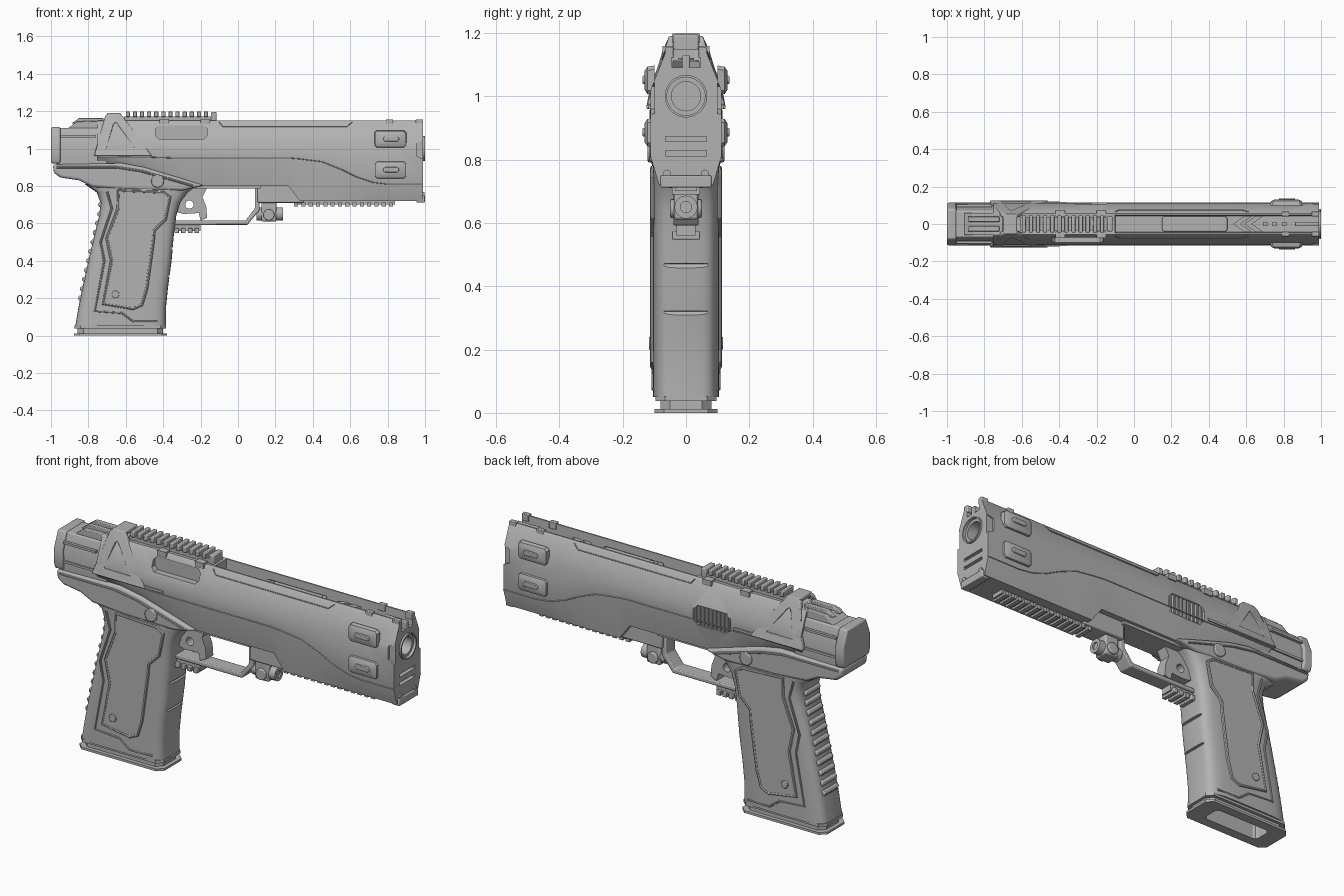
import bpy, bmesh, math
from mathutils import Vector

if "Cube" in bpy.data.objects:
    bpy.data.objects.remove(bpy.data.objects["Cube"])

mat = bpy.data.materials.new("gunmetal_grey")
mat.diffuse_color = (0.45, 0.45, 0.45, 1)
mat.use_nodes = True
mat.node_tree.nodes["Principled BSDF"].inputs["Base Color"].default_value = mat.diffuse_color


def finish(name, bm, bevel=0, mirror=False, segs=2):
    bmesh.ops.recalc_face_normals(bm, faces=bm.faces[:])
    me = bpy.data.meshes.new(name)
    bm.to_mesh(me)
    bm.free()
    me.materials.append(mat)
    ob = bpy.data.objects.new(name, me)
    bpy.context.collection.objects.link(ob)
    if bevel:
        m = ob.modifiers.new("bevel", 'BEVEL')
        m.width, m.segments, m.limit_method = bevel, segs, 'ANGLE'
        m.angle_limit = math.radians(35)
    if mirror:
        ob.modifiers.new("mirror", 'MIRROR').use_axis = (False, True, False)
    return ob


def loft(name, rings, **kw):
    bm = bmesh.new()
    rows = [[bm.verts.new(p) for p in r] for r in rings]
    n = len(rows[0])
    for a, b in zip(rows, rows[1:]):
        for i in range(n):
            bm.faces.new((a[i], a[(i + 1) % n], b[(i + 1) % n], b[i]))
    bm.faces.new(rows[0])
    bm.faces.new(rows[-1])
    return finish(name, bm, **kw)


def prism(name, pts, axis, a, b, **kw):
    put = {'x': lambda p, t: (t, p[0], p[1]), 'y': lambda p, t: (p[0], t, p[1]),
           'z': lambda p, t: (p[0], p[1], t)}[axis]
    return loft(name, [[put(p, t) for p in pts] for t in (a, b)], **kw)


def box(name, x0, x1, y0, y1, z0, z1, **kw):
    return prism(name, [(x0, y0), (x1, y0), (x1, y1), (x0, y1)], 'z', z0, z1, **kw)


def circle(u, v, r, n=32):
    return [(u + r * math.cos(i * math.tau / n), v + r * math.sin(i * math.tau / n)) for i in range(n)]


def octo(u0, u1, v0, v1, c):
    return [(u0 + c, v0), (u1 - c, v0), (u1, v0 + c), (u1, v1 - c),
            (u1 - c, v1), (u0 + c, v1), (u0, v1 - c), (u0, v0 + c)]


def sym(half):
    return half + [(-y, z) for y, z in reversed(half)]


def ring(name, r0, r1, x0, x1, z):
    prof = [(r0, x0), (r1, x0), (r1, x1), (r0, x1)]
    bm = bmesh.new()
    n = 40
    rows = [[bm.verts.new((x, r * math.cos(i * math.tau / n), z + r * math.sin(i * math.tau / n)))
             for r, x in prof] for i in range(n)]
    for i in range(n):
        a, b = rows[i], rows[(i + 1) % n]
        for k in range(4):
            bm.faces.new((a[k], a[(k + 1) % 4], b[(k + 1) % 4], b[k]))
    return finish(name, bm)


def tube(name, pts, r, closed=False, mirror=True):
    cu = bpy.data.curves.new(name, 'CURVE')
    cu.dimensions, cu.bevel_depth, cu.bevel_resolution = '3D', r, 2
    sp = cu.splines.new('POLY')
    sp.points.add(len(pts) - 1)
    for p, q in zip(sp.points, pts):
        p.co = (*q, 1)
    sp.use_cyclic_u = closed
    tmp = bpy.data.objects.new(name + "_path", cu)
    me = bpy.data.meshes.new_from_object(tmp)
    bpy.data.objects.remove(tmp)
    bm = bmesh.new()
    bm.from_mesh(me)
    return finish(name, bm, mirror=mirror)


def cut(ob, cutter, first=True):
    cutter.hide_render = True
    cutter.hide_viewport = True
    m = ob.modifiers.new("cut", 'BOOLEAN')
    m.operation, m.object, m.solver = 'DIFFERENCE', cutter, 'EXACT'


# Slide: cross-section lofted along x, with an open channel on top at the front
stations = [(-.75, .92, .955), (-.62, .915, .955), (-.5, .89, .955), (-.35, .845, .95),
            (-.2, .80, .95), (-.101, .80, .95), (-.1, .80, .95), (.27, .80, .95),
            (.33, .72, .945), (.45, .72, .93), (.55, .72, .89), (.63, .72, .85),
            (.72, .72, .82), (.8, .72, .81), (.99, .72, .81)]
rings = []
for x, zb, zc in stations:
    fl = 1.149 if x < -.1 else 1.09
    half = [(.085, zb), (.112, zc), (.112, 1.02), (.064, 1.14), (.055, 1.15), (.047, 1.15), (.044, fl)]
    rings.append([(x, y, z) for y, z in sym(half)])
slide = loft("slide", rings)
cut(slide, prism("bore_cutter", circle(0, 1.0, .064), 'x', .8, 1.1))
cut(slide, prism("port_cutter", octo(-.44, -.165, 1.05, 1.122, .018), 'y', -.2, -.066))
cut(slide, prism("grille_cutter", octo(-.34, -.12, .925, 1.03, .025), 'y', .095, .2))
for z in (.865, .82):
    cut(slide, box("slot_cutter", .97, 1.1, -.065, .065, z - .008, z + .008))
for s in (-1, 1):
    cut(slide, prism("muzzle_notch_cutter", [(.955, 1.03), (.955, .96), (1.1, .89), (1.1, 1.08)],
                     'y', s * .1, s * .2))

# Muzzle
ring("barrel", .046, .062, .80, .985, 1.0)
ring("barrel_collar", .06, .067, .96, 1.0, 1.0)
prism("barrel_plug", circle(0, 1.0, .05), 'x', .8, .86)
prism("front_screw", circle(.06, .755, .013, 16), 'x', .98, .997, mirror=True)
box("front_foot", .955, 1.0, -.08, .08, .712, .75, bevel=.004)

# Port grille and panel seams
for i in range(9):
    x = -.325 + i * .0235
    box("grille_rib", x, x + .009, .09, .108, .927, 1.028)
tube("slide_seam", [(-.1, .0655, 1.142), (-.08, .075, 1.117), (.58, .075, 1.117), (.61, .0655, 1.142)], .003)
tube("crease_seam", [(x, .112, zc) for x, zb, zc in stations], .003)

# Side latches
for z in (1.05, .885):
    for s in (-1, 1):
        loft("latch", [[(x, s * y, v) for x, v in octo(.815 - w, .815 + w, z - h, z + h, .012)]
                       for y, w, h in ((.1, .086, .047), (.122, .082, .043), (.131, .065, .03))])
        prism("latch_button", octo(.775, .86, z - .012, z + .015, .008), 'y', s * .12, s * .137, bevel=.003)

# Top channel contents
prism("channel_cover", octo(.15, .5, -.04, .04, .01), 'z', 1.085, 1.115, bevel=.004)
prism("cover_panel", octo(.175, .485, -.025, .025, .01), 'z', 1.11, 1.121)
prism("cover_screw", circle(.2, 0, .012, 16), 'z', 1.115, 1.127)
for x in (.53, .59):
    prism("channel_chevron", [(x, 0), (x + .06, -.042), (x + .1, -.042), (x + .04, 0),
                              (x + .1, .042), (x + .06, .042)], 'z', 1.085, 1.11)
for x in (.69, .74, .79):
    box("channel_stud", x, x + .025, -.012, .012, 1.085, 1.105)
box("front_spine", .86, .99, -.012, .012, 1.085, 1.13, bevel=.004)
for x in (.79, .95):
    box("top_lug", x, x + .04, .04, .066, 1.12, 1.156, mirror=True, bevel=.003)

# Top rail
box("top_rail", -.61, -.12, -.035, .035, 1.14, 1.17)
box("top_rail_stop", -.145, -.115, -.04, .04, 1.14, 1.195, bevel=.006)
for i in range(12):
    x = -.6 + i * .038
    box("top_rail_tooth", x, x + .022, -.045, .045, 1.168, 1.198, bevel=.004)
for x in (-.2, -.42):
    box("rail_clip", x, x + .05, .04, .075, 1.13, 1.158, mirror=True)

# Triangular sight guard leaning inward on both sides
outer = [(-.77, .126, .96), (-.71, .06, 1.175), (-.69, .053, 1.19), (-.63, .053, 1.19), (-.46, .126, .96)]
inner = [(-.705, .119, 1.0), (-.665, .078, 1.13), (-.655, .076, 1.14), (-.645, .078, 1.13), (-.55, .119, 1.0)]
bm = bmesh.new()
lay = [[[bm.verts.new((x, y - d, z)) for x, y, z in loop] for loop in (outer, inner)] for d in (0, .022)]
for i in range(5):
    j = (i + 1) % 5
    (o, n), (p, q) = lay
    for f in ((o[i], o[j], n[j], n[i]), (p[i], p[j], q[j], q[i]),
              (o[i], o[j], p[j], p[i]), (n[i], n[j], q[j], q[i])):
        bm.faces.new(f)
finish("sight_guard", bm, mirror=True, bevel=.004)
box("guard_bridge", -.70, -.625, -.055, .055, 1.165, 1.19, bevel=.006)
prism("guard_foot", [(-.5, .96), (-.5, .985), (-.46, .972), (-.36, .972), (-.36, .96)],
      'y', .1, .118, mirror=True)

# Rear receiver, end plate and rear sight
prism("receiver", sym([(.095, .91), (.1, 1.02), (.07, 1.11)]), 'x', -.97, -.70, bevel=.006)
prism("end_plate", sym([(.105, .92), (.114, .95), (.114, 1.03), (.08, 1.115)]), 'x', -1.0, -.95, bevel=.008)
for z in (.97, 1.01):
    box("end_plate_bar", -1.0, -.997, -.06, .06, z, z + .02)
prism("sight_base", [(-.92, 1.1), (-.70, 1.1), (-.70, 1.15), (-.86, 1.145)], 'y', -.06, .06, bevel=.004)
prism("rear_sight", [(-.89, 1.135), (-.72, 1.135), (-.72, 1.162), (-.85, 1.162)], 'y', .012, .04,
      mirror=True, bevel=.003)
for z in (.96, 1.06):
    box("receiver_strip", -.95, -.76, .09, .105, z, z + .012, mirror=True)

# Frame with beavertail
prism("frame", [(-.99, .915), (-.985, .87), (-.95, .845), (-.85, .83), (-.78, .795), (-.6, .78),
                (-.3, .775), (-.18, .803), (-.35, .855), (-.5, .9), (-.62, .922)],
      'y', -.109, .109, bevel=.014, segs=3)
tube("frame_lip", [(-.97, .109, .9), (-.65, .109, .9), (-.52, .109, .88), (-.36, .109, .835),
                   (-.24, .109, .80)], .006)
prism("takedown_pin", circle(-.43, .825, .034, 24), 'y', .09, .121, mirror=True, bevel=.005)
box("dust_cover", -.32, .12, -.07, .07, .785, .81)

# Grip: rounded sections lofted upward
grip_rows = [(.05, -.87, -.385), (.15, -.853, -.385), (.25, -.833, -.375), (.4, -.80, -.355),
             (.55, -.765, -.342), (.64, -.742, -.33), (.71, -.735, -.31), (.765, -.755, -.27),
             (.81, -.82, -.21)]
rings = []
for z, b, f in grip_rows:
    r = []
    for i in range(40):
        c, s = math.cos(i * math.tau / 40), math.sin(i * math.tau / 40)
        e = .4
        r.append(((b + f) / 2 + (f - b) / 2 * math.copysign(abs(c) ** e, c),
                  .105 * math.copysign(abs(s) ** e, s), z))
    rings.append(r)
grip = loft("grip", rings)
well = box("magazine_well_cutter", -.79, -.47, -.05, .05, -.1, .12, bevel=.02)
cut(grip, well)
for z, x in ((.3, -.362), (.45, -.346)):
    cut(grip, prism("finger_groove_cutter", [(x + .03, z - .035), (x - .014, z + .02), (x + .03, z + .03)],
                    'y', -.07, .07))

# Grip side panels with raised rim and screw
panel = [(-.64, .775), (-.64, .68), (-.70, .52), (-.675, .40), (-.72, .17), (-.56, .145),
         (-.515, .165), (-.49, .25), (-.455, .5), (-.45, .56), (-.39, .62), (-.365, .74), (-.4, .765)]
prism("grip_panel", panel, 'y', .08, .109, mirror=True, bevel=.004)
tube("panel_rim", [(x, .104, z) for x, z in panel], .009, closed=True)
tube("outer_rim", [(-.70, .103, .77), (-.675, .103, .68), (-.735, .103, .5), (-.715, .103, .40),
                   (-.765, .103, .13), (-.62, .103, .12), (-.56, .103, .075), (-.43, .098, .075)], .006)
prism("panel_screw", circle(-.655, .22, .02, 20), 'y', .1, .117, mirror=True, bevel=.003)

# Backstrap ridges
for i in range(11):
    z = .2 + i * .05
    k = next(k for k in range(8) if grip_rows[k + 1][0] >= z)
    (z0, b0, _), (z1, b1, _) = grip_rows[k], grip_rows[k + 1]
    x = b0 + (b1 - b0) * (z - z0) / (z1 - z0)
    prism("backstrap_ridge", circle(x + .003, z, .015, 12), 'y', -.06, .06, bevel=.006)

# Magazine base
for name, z0, z1, g in (("base_plate", 0, .012, 0), ("base_body", .012, .04, .02), ("base_flange", .038, .054, .004)):
    ob = prism(name, octo(-.877 + g, -.38 - g, -.1 + g, .1 - g, .03), 'z', z0, z1)
    cut(ob, well)

# Trigger guard and trigger
prism("trigger_guard", [(-.35, .592), (.05, .592), (.115, .67), (.115, .8), (.09, .8), (.09, .68),
                        (.04, .615), (-.35, .615)], 'y', -.04, .04, bevel=.005)
box("guard_rail", -.345, -.2, -.03, .03, .56, .6)
for i in range(4):
    x = -.34 + i * .036
    box("guard_rail_tooth", x, x + .024, -.045, .045, .548, .574, bevel=.003)
trigger = prism("trigger", [(-.33, .79), (-.165, .79), (-.19, .74), (-.17, .69), (-.165, .63),
                            (-.2, .615), (-.21, .655), (-.29, .65), (-.33, .66)], 'y', -.03, .03)
cut(trigger, prism("trigger_hole_cutter", circle(-.26, .70, .022, 20), 'y', -.1, .1))

# Under-barrel mount and lower rail
box("mount_block", .105, .35, -.055, .055, .71, .81, bevel=.006)
box("mount_clamp", .125, .205, -.038, .038, .61, .72, bevel=.008)
ring("mount_lens", .018, .036, .1, .24, .65)
prism("mount_core", circle(0, .65, .02, 20), 'x', .11, .232)
prism("mount_screw", circle(.165, .645, .03, 20), 'y', .03, .05, mirror=True, bevel=.005)
box("lower_rail", .3, .84, -.035, .035, .70, .73)
for i in range(14):
    x = .3 + i * .039
    box("lower_rail_tooth", x, x + .022, -.045, .045, .69, .712)

# Smooth shading with crisp edges
for ob in bpy.context.scene.objects:
    if not ob.hide_render:
        ob.select_set(True)
        bpy.context.view_layer.objects.active = ob
bpy.ops.object.shade_smooth_by_angle(angle=math.radians(30))
